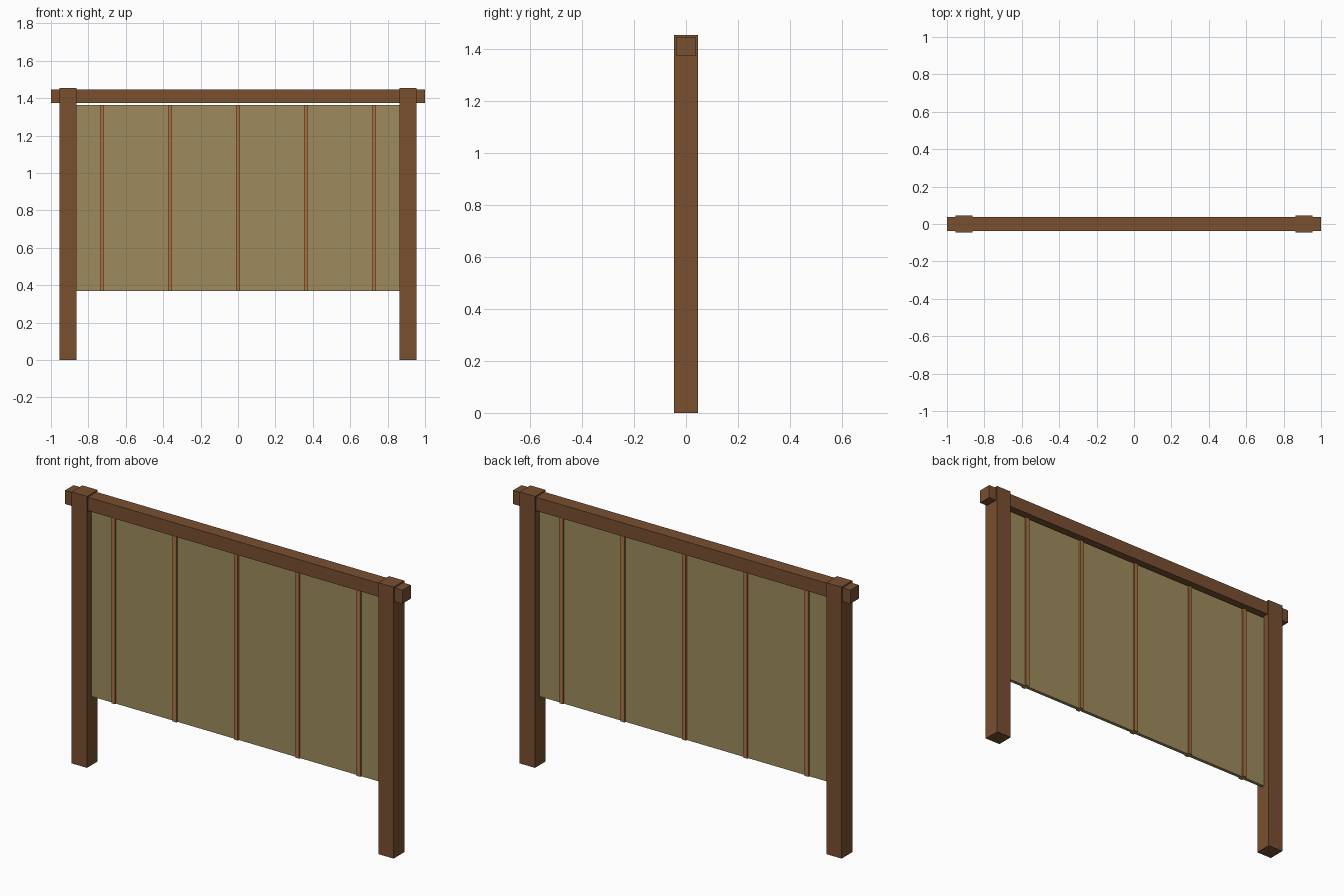
import bpy

if "Cube" in bpy.data.objects:
    bpy.data.objects.remove(bpy.data.objects["Cube"])


def material(name, rgb):
    m = bpy.data.materials.new(name)
    m.diffuse_color = (*rgb, 1.0)
    m.use_nodes = True
    m.node_tree.nodes["Principled BSDF"].inputs["Base Color"].default_value = m.diffuse_color
    return m


wood = material("dark_wood", (0.19, 0.08, 0.03))
fabric = material("woven_panel", (0.34, 0.26, 0.11))
slat = material("slat_wood", (0.40, 0.17, 0.055))


def box(name, center, size, mat):
    bpy.ops.mesh.primitive_cube_add(size=1, location=center)
    ob = bpy.context.object
    ob.name = name
    ob.scale = size
    bpy.ops.object.transform_apply(location=False, rotation=False, scale=True)
    ob.data.materials.append(mat)
    return ob


# Two square posts
for side, s in (("left", -1), ("right", 1)):
    box(f"{side}_post", (s * 0.909, 0, 0.7275), (0.091, 0.091, 1.455), wood)

# Top rail running through the posts
box("top_rail", (0, 0, 1.411), (2.0, 0.073, 0.073), wood)

# Thin hanging panel between the posts
box("panel", (0, 0, 0.867), (1.818, 0.018, 0.995), fabric)

# Vertical battens showing on both faces of the panel
for i in range(-2, 3):
    box(f"batten_{i + 3}", (i * 0.3636, 0, 0.867), (0.022, 0.036, 0.995), slat)
